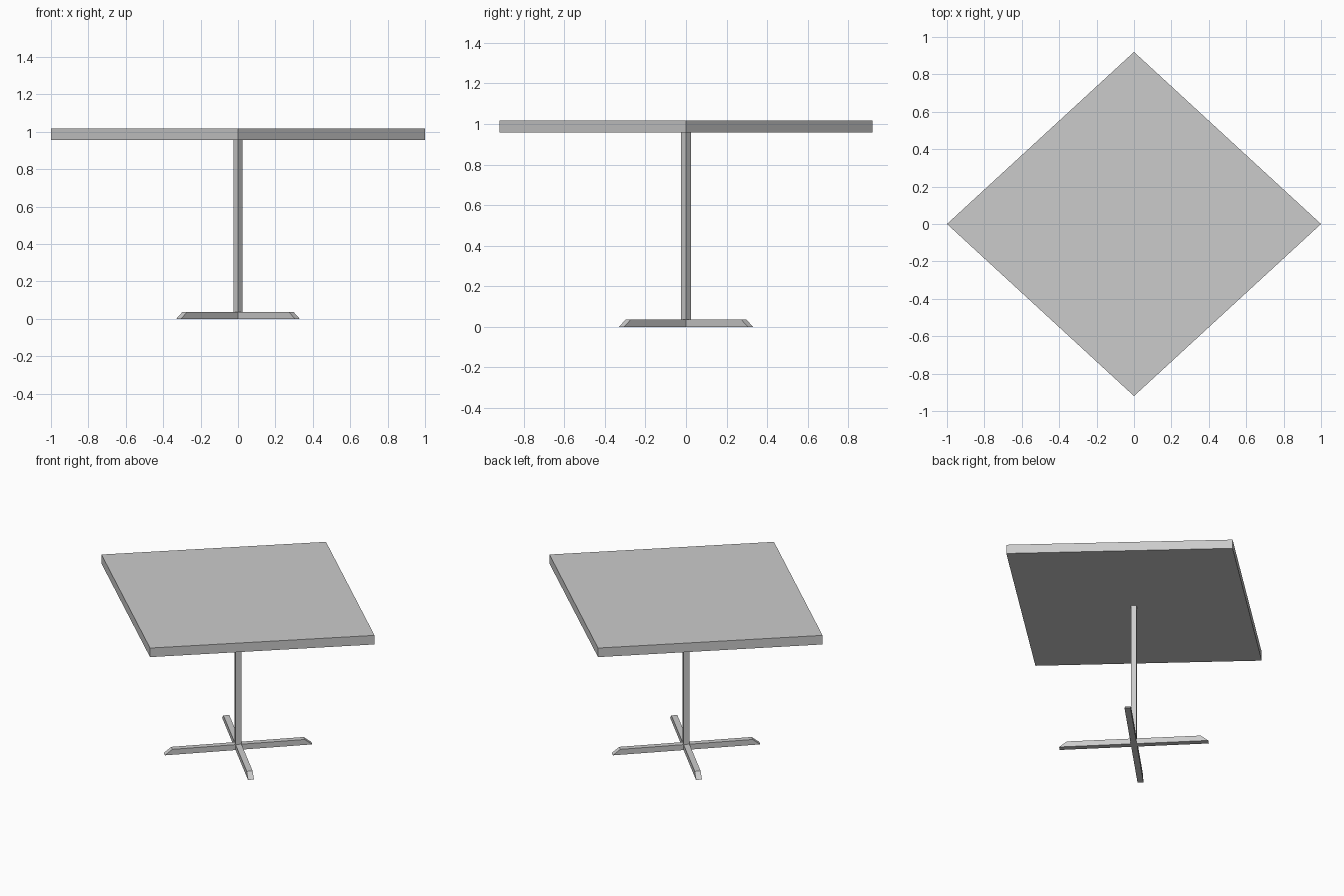
import bpy
from math import radians, cos, sin

if "Cube" in bpy.data.objects:
    bpy.data.objects.remove(bpy.data.objects["Cube"])


def prism(name, bottom, top, z0, z1, angle=0.0):
    """Solid between two matching outlines at heights z0 and z1."""
    c, s = cos(angle), sin(angle)
    verts = [(x * c - y * s, x * s + y * c, z)
             for outline, z in ((bottom, z0), (top, z1)) for x, y in outline]
    n = len(bottom)
    faces = [tuple(reversed(range(n))), tuple(range(n, 2 * n))]
    faces += [(i, (i + 1) % n, n + (i + 1) % n, n + i) for i in range(n)]
    mesh = bpy.data.meshes.new(name)
    mesh.from_pydata(verts, [], faces)
    obj = bpy.data.objects.new(name, mesh)
    bpy.context.collection.objects.link(obj)
    return obj


def rect(hx, hy):
    return [(-hx, -hy), (hx, -hy), (hx, hy), (-hx, hy)]


# Diamond-shaped table top
diamond = [(-1, 0), (0, -0.92), (1, 0), (0, 0.92)]
prism("table_top", diamond, diamond, 0.957, 1.017)

# Square post, turned 45 degrees
prism("post", rect(0.017, 0.017), rect(0.017, 0.017), 0.03, 0.957, radians(45))

# Two crossed foot bars with sloping ends
for name, angle in (("foot_bar_a", 45), ("foot_bar_b", -45)):
    prism(name, rect(0.449, 0.018), rect(0.403, 0.018), 0.0, 0.036, radians(angle))
